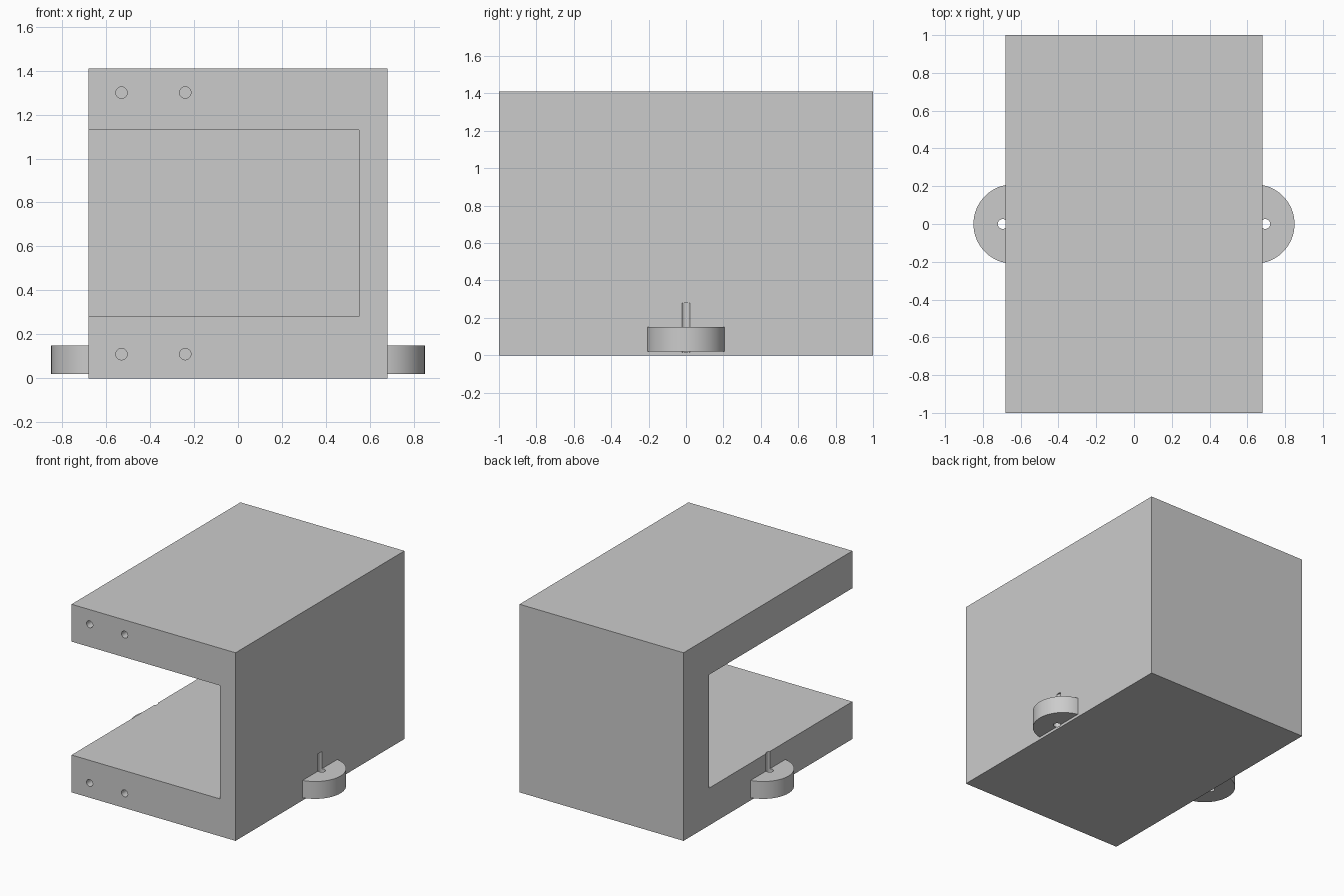
import bpy
from math import radians

default_cube = bpy.data.objects.get("Cube")
if default_cube:
    bpy.data.objects.remove(default_cube, do_unlink=True)

grey = bpy.data.materials.new("plain grey")
grey.use_nodes = True
grey.diffuse_color = (0.6, 0.6, 0.6, 1)
grey.node_tree.nodes["Principled BSDF"].inputs["Base Color"].default_value = (0.6, 0.6, 0.6, 1)


def box(name, x, y, z):
    """Box from (min, max) ranges along each axis."""
    spans = (x, y, z)
    bpy.ops.mesh.primitive_cube_add(size=1, location=[(a + b) / 2 for a, b in spans])
    ob = bpy.context.object
    ob.name = name
    ob.scale = [b - a for a, b in spans]
    bpy.ops.object.transform_apply(location=True, rotation=True, scale=True)
    ob.data.materials.append(grey)
    return ob


def rod(name, radius, depth, location, sides=32, tilt=0):
    bpy.ops.mesh.primitive_cylinder_add(vertices=sides, radius=radius, depth=depth,
                                        location=location, rotation=(tilt, 0, 0))
    ob = bpy.context.object
    ob.name = name
    bpy.ops.object.transform_apply(location=True, rotation=True, scale=True)
    ob.data.materials.append(grey)
    return ob


def combine(target, other, operation):
    """Apply a boolean and discard the second object."""
    mod = target.modifiers.new(operation.lower(), "BOOLEAN")
    mod.operation = operation
    mod.solver = "EXACT"
    mod.object = other
    bpy.ops.object.select_all(action="DESELECT")
    target.select_set(True)
    bpy.context.view_layer.objects.active = target
    bpy.ops.object.modifier_apply(modifier=mod.name)
    bpy.data.objects.remove(other, do_unlink=True)


# Block with a bay open to the front and to one side
body = box("bracket_body", (-0.68, 0.68), (-1, 1), (0, 1.41))
combine(body, box("bay_cutter", (-0.8, 0.55), (-1.1, 0.70), (0.28, 1.13)), "DIFFERENCE")

# Round mounting lugs, each with a screw hole that grooves the wall above
for side in (-1, 1):
    combine(body, rod("mounting_lug", 0.21, 0.13, (side * 0.64, 0, 0.085), 64), "UNION")
    combine(body, rod("screw_cutter", 0.026, 0.265, (side * 0.695, 0, 0.1475)), "DIFFERENCE")

# Blind holes in the front edges of the floor and roof
for x in (-0.53, -0.24):
    for z in (0.11, 1.30):
        combine(body, rod("front_hole_cutter", 0.026, 0.5, (x, -1, z), tilt=radians(90)),
                "DIFFERENCE")

bpy.ops.object.select_all(action="DESELECT")
body.select_set(True)
bpy.context.view_layer.objects.active = body
bpy.ops.object.shade_smooth_by_angle(angle=radians(30))
